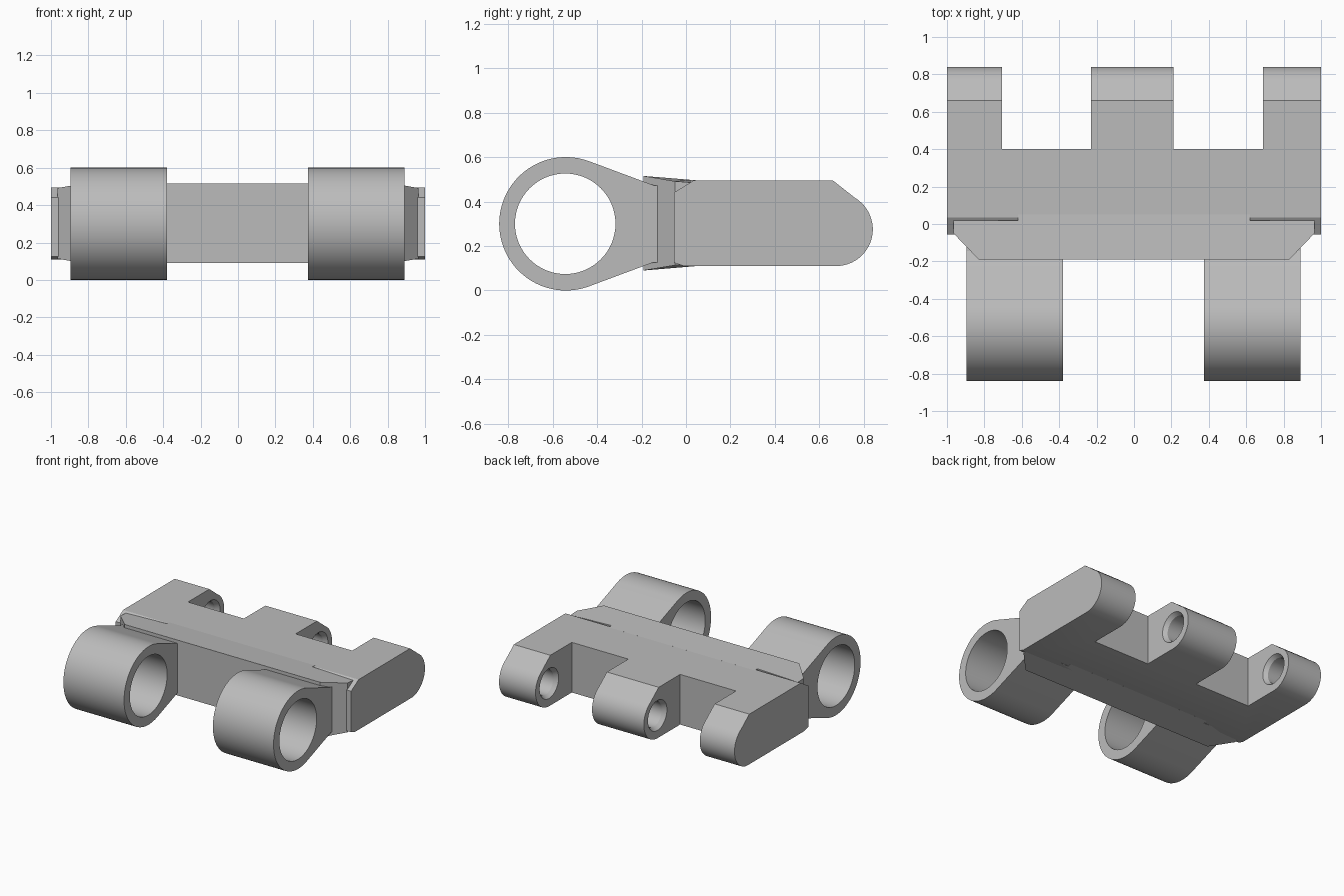
import bpy, bmesh
from math import sin, cos, radians, pi

old = bpy.data.objects.get("Cube")
if old:
    bpy.data.objects.remove(old, do_unlink=True)

GREY = (0.5, 0.5, 0.5, 1)
steel = bpy.data.materials.new("grey_steel")
steel.use_nodes = True
steel.diffuse_color = GREY
steel.node_tree.nodes["Principled BSDF"].inputs["Base Color"].default_value = GREY


def add_object(name, bm):
    bmesh.ops.recalc_face_normals(bm, faces=bm.faces)
    mesh = bpy.data.meshes.new(name)
    bm.to_mesh(mesh)
    bm.free()
    mesh.materials.append(steel)
    ob = bpy.data.objects.new(name, mesh)
    bpy.context.collection.objects.link(ob)
    return ob


def loft(name, rings):
    """Closed solid through rings of equal point count."""
    bm = bmesh.new()
    loops = [[bm.verts.new(p) for p in ring] for ring in rings]
    n = len(loops[0])
    for a, b in zip(loops, loops[1:]):
        for i in range(n):
            j = (i + 1) % n
            bm.faces.new((a[i], a[j], b[j], b[i]))
    bm.faces.new(loops[0])
    bm.faces.new(loops[-1])
    return add_object(name, bm)


def extrude_x(name, profile, x0, x1):
    return loft(name, [[(x, y, z) for y, z in profile] for x in (x0, x1)])


def arc(cy, cz, r, start, end, steps):
    angles = [radians(start + (end - start) * i / steps) for i in range(steps + 1)]
    return [(cy + r * cos(a), cz + r * sin(a)) for a in angles]


def circle_x(x, y, z, r, n=48):
    return [(x, y + r * cos(2 * pi * i / n), z + r * sin(2 * pi * i / n)) for i in range(n)]


def cut(ob, cutter):
    mod = ob.modifiers.new("cut", 'BOOLEAN')
    mod.operation, mod.solver, mod.object = 'DIFFERENCE', 'EXACT', cutter
    activate(ob)
    bpy.ops.object.modifier_apply(modifier=mod.name)
    bpy.data.objects.remove(cutter, do_unlink=True)


def activate(ob):
    bpy.ops.object.select_all(action='DESELECT')
    ob.select_set(True)
    bpy.context.view_layer.objects.active = ob


# Main body with rounded rear edge and chamfers
profile = [(-0.055, 0.125), (-0.01, 0.11)]
profile += arc(0.675, 0.275, 0.165, -90, 59, 24)
profile += [(0.66, 0.495), (0.035, 0.495), (-0.055, 0.44)]
body = extrude_x("link_body", profile, -1, 1)

# Rear gaps that leave three hinge lugs
for x0, x1 in ((-0.705, -0.23), (0.21, 0.69)):
    gap = [(0.4, 0), (1, 0), (1, 0.7), (0.4, 0.7)]
    cut(body, extrude_x("gap_cutter", gap, x0, x1))

# Pin bore, blind at the outer lugs, with flared mouths at each lug face
BORE_Y, BORE_Z, BORE, MOUTH = 0.675, 0.285, 0.095, 0.115
stations = [(-0.85, BORE), (-0.735, BORE), (-0.705, MOUTH), (-0.23, MOUTH), (-0.2, BORE),
            (0.18, BORE), (0.21, MOUTH), (0.69, MOUTH), (0.72, BORE), (0.85, BORE)]
cut(body, loft("bore_cutter", [circle_x(x, BORE_Y, BORE_Z, r) for x, r in stations]))

# Front plate, tapered in plan and thickest at its front edge
half = [(0.83, -0.19), (0.965, -0.05), (0.965, 0.02), (0.62, 0.02), (0.62, 0.05)]
plan = half + [(-x, y) for x, y in reversed(half)]


def plate_ring(side):
    ring = []
    for x, y in plan:
        h = 0.2125 - 0.083 * (y + 0.19) - (0.012 if abs(x) > 0.9 else 0)
        ring.append((x, y, 0.3025 + side * h))
    return ring


plate = loft("front_plate", [plate_ring(-1), plate_ring(1)])

# Large front hinge eyes, tapering into the plate
RING_Y, RING_Z = -0.54, 0.3
eye = arc(RING_Y, RING_Z, 0.3, 70, 290, 48)
eye += [(-0.145, 0.127), (-0.08, 0.127), (-0.08, 0.473), (-0.145, 0.473)]
parts = [body, plate]
for name, x0, x1 in (("right_front_eye", -0.895, -0.38), ("left_front_eye", 0.375, 0.89)):
    ob = extrude_x(name, eye, x0, x1)
    cut(ob, loft("eye_cutter", [circle_x(x, RING_Y - 0.003, RING_Z, 0.226, 64)
                                for x in (x0 - 0.1, x1 + 0.1)]))
    parts.append(ob)

# Smooth the round surfaces, keep the edges crisp
for ob in parts:
    activate(ob)
    bpy.ops.object.shade_smooth_by_angle(angle=radians(20))
